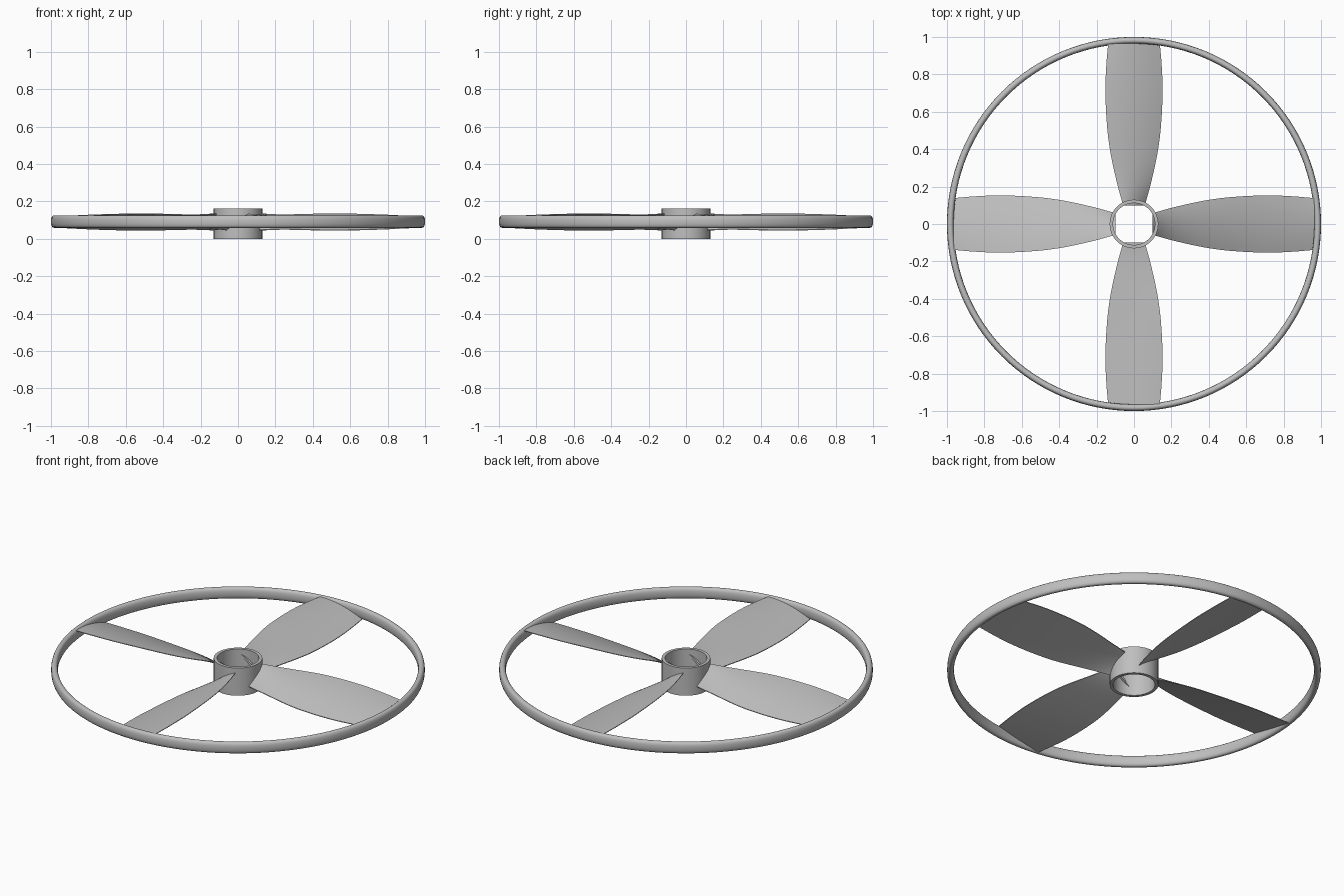
import bpy, bmesh, math
from mathutils import Matrix

cube = bpy.data.objects.get("Cube")
if cube:
    bpy.data.objects.remove(cube, do_unlink=True)

grey = bpy.data.materials.new("plain grey")
grey.use_nodes = True
colour = (0.52, 0.52, 0.52, 1)
grey.diffuse_color = colour
grey.node_tree.nodes["Principled BSDF"].inputs["Base Color"].default_value = colour

MID_Z = 0.092


def finish(name, bm, angle):
    bmesh.ops.recalc_face_normals(bm, faces=bm.faces)
    mesh = bpy.data.meshes.new(name)
    bm.to_mesh(mesh)
    bm.free()
    mesh.materials.append(grey)
    obj = bpy.data.objects.new(name, mesh)
    bpy.context.collection.objects.link(obj)
    bpy.ops.object.select_all(action='DESELECT')
    obj.select_set(True)
    bpy.context.view_layer.objects.active = obj
    bpy.ops.object.shade_smooth_by_angle(angle=math.radians(angle))
    return obj


def bridge(bm, rings, closed):
    """Skin a list of closed vertex rings."""
    pairs = list(zip(rings, rings[1:]))
    if closed:
        pairs.append((rings[-1], rings[0]))
    for a, b in pairs:
        for i in range(len(a)):
            j = (i + 1) % len(a)
            bm.faces.new((a[i], a[j], b[j], b[i]))


def revolve(name, profile, steps, angle):
    """Sweep a closed (radius, height) profile around z."""
    bm = bmesh.new()
    rings = []
    for s in range(steps):
        t = math.tau * s / steps
        rings.append([bm.verts.new((r * math.cos(t), r * math.sin(t), z)) for r, z in profile])
    bridge(bm, rings, True)
    return finish(name, bm, angle)


def interpolate(keys, r):
    """Smooth curve through (radius, value) keys."""
    for i in range(len(keys) - 1):
        (r0, a), (r1, b) = keys[i], keys[i + 1]
        if r <= r1 or i == len(keys) - 2:
            before, after = keys[max(i - 1, 0)], keys[min(i + 2, len(keys) - 1)]
            m0 = (b - before[1]) / (r1 - before[0]) * (r1 - r0)
            m1 = (after[1] - a) / (after[0] - r0) * (r1 - r0)
            t = (r - r0) / (r1 - r0)
            return ((2*t**3 - 3*t*t + 1) * a + (t**3 - 2*t*t + t) * m0
                    + (3*t*t - 2*t**3) * b + (t**3 - t*t) * m1)


# Rounded outer rim
def rounded(v):
    return math.copysign(abs(v) ** 0.8, v)


section = []
for i in range(20):
    a = math.tau * i / 20
    section.append((0.982 + 0.018 * rounded(math.cos(a)), MID_Z + 0.033 * rounded(math.sin(a))))
revolve("outer_rim", section, 128, 60)

# Open hub tube
revolve("hub_tube", [(0.112, 0), (0.13, 0), (0.13, 0.163), (0.112, 0.163)], 64, 30)

# Four twisted, cambered blades, running from inside the hub to the rim
HALF_WIDTH = [(0.1, 0.058), (0.2, 0.086), (0.36, 0.122), (0.5, 0.142),
              (0.7, 0.153), (0.85, 0.148), (0.976, 0.137)]
HALF_RISE = [(0.1, 0.043), (0.25, 0.039), (0.5, 0.044), (0.75, 0.039), (0.976, 0.028)]
STATIONS, ACROSS = 32, 12


def blade_ring(bm, r):
    width, rise = interpolate(HALF_WIDTH, r), interpolate(HALF_RISE, r)
    top, bottom = [], []
    for i in range(ACROSS + 1):
        u = -1 + 2 * i / ACROSS
        bulge = 1 - u * u
        z = MID_Z - 0.002 + rise * u
        top.append((r, width * u, z + 0.002 + 0.013 * bulge))
        bottom.append((r, width * u, z - 0.002 + 0.001 * bulge))
    return [bm.verts.new(p) for p in top + bottom[::-1]]


for k, side in enumerate(("left", "back", "right", "front")):
    bm = bmesh.new()
    rings = [blade_ring(bm, 0.1 + 0.876 * s / STATIONS) for s in range(STATIONS + 1)]
    bridge(bm, rings, False)
    bm.faces.new(rings[0])
    bm.faces.new(rings[-1])
    bm.transform(Matrix.Rotation(k * math.pi / 2, 4, 'Z'))
    finish(side + "_blade", bm, 35)
